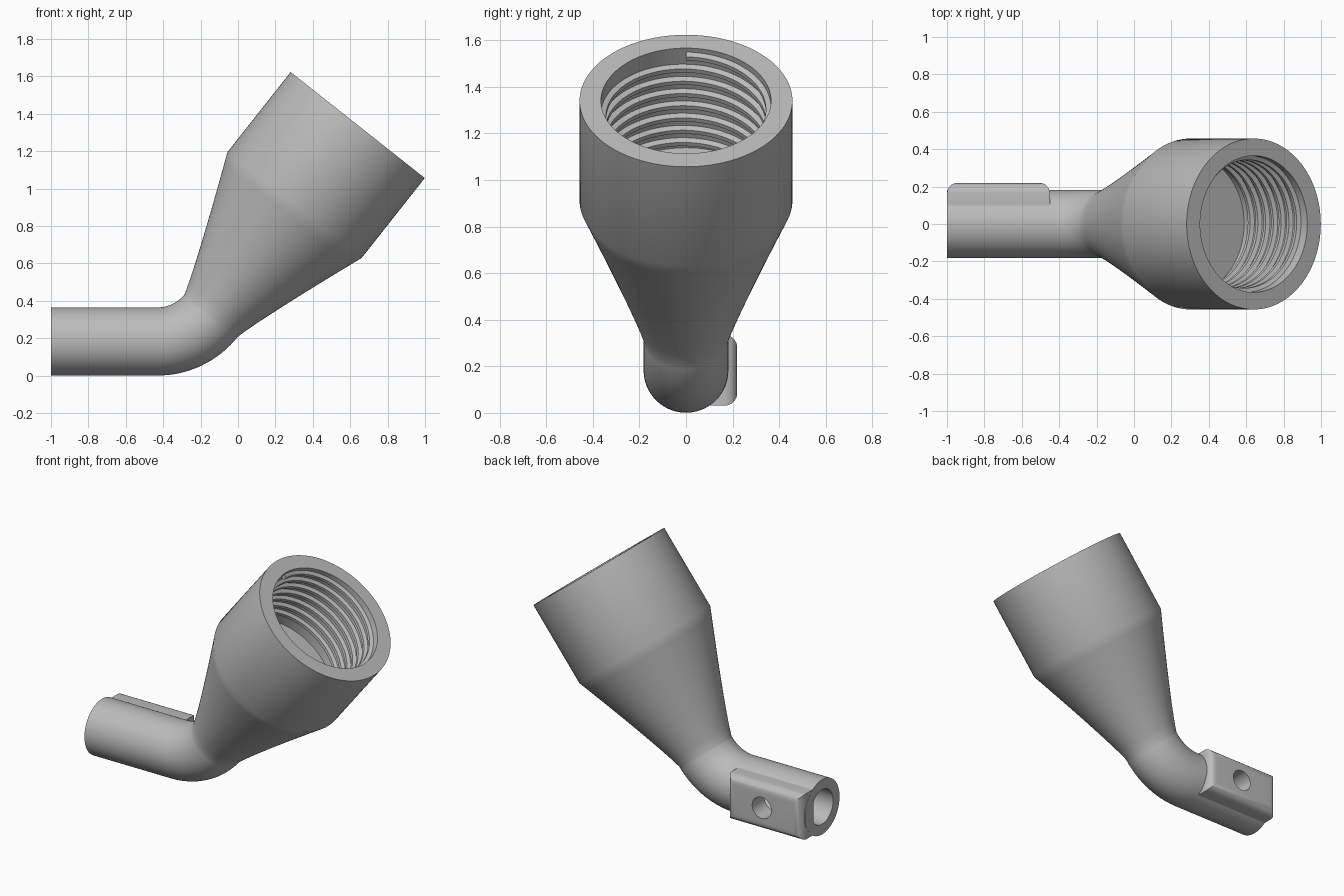
import bpy, bmesh, math
from mathutils import Vector

if "Cube" in bpy.data.objects:
    bpy.data.objects.remove(bpy.data.objects["Cube"], do_unlink=True)

TUBE_R, CUP_R, BORE_R = 0.182, 0.457, 0.365
TUBE_Z = 0.183
TILT = math.radians(51.7)
DEPTH = 0.545
SEGS = 128
RIM = Vector((0.64, 0, 1.34))
AXIS = Vector((math.cos(TILT), 0, math.sin(TILT)))

grey = bpy.data.materials.new("plain grey")
grey.use_nodes = True
colour = (0.5, 0.5, 0.5, 1)
grey.diffuse_color = colour
grey.node_tree.nodes["Principled BSDF"].inputs["Base Color"].default_value = colour


def make_object(name, bm):
    bmesh.ops.recalc_face_normals(bm, faces=bm.faces)
    mesh = bpy.data.meshes.new(name)
    bm.to_mesh(mesh)
    bm.free()
    mesh.materials.append(grey)
    obj = bpy.data.objects.new(name, mesh)
    bpy.context.collection.objects.link(obj)
    return obj


def skin(bm, rings, closed=True):
    """Bridge rings of points with quads and cap both ends."""
    loops = [[bm.verts.new(p) for p in ring] for ring in rings]
    for a, b in zip(loops, loops[1:]):
        n = len(a)
        for i in range(n):
            j = (i + 1) % n
            bm.faces.new((a[i], a[j], b[j], b[i]))
    bm.faces.new(loops[0][::-1])
    bm.faces.new(loops[-1])


def ring(centre, angle, radius):
    normal = Vector((-math.sin(angle), 0, math.cos(angle)))
    side = Vector((0, 1, 0))
    steps = [math.tau * i / SEGS for i in range(SEGS)]
    return [centre + radius * (normal * math.cos(t) + side * math.sin(t)) for t in steps]


def boolean(target, cutter, operation):
    mod = target.modifiers.new(operation.lower(), "BOOLEAN")
    mod.operation, mod.object, mod.solver = operation, cutter, "EXACT"
    bpy.context.view_layer.update()
    graph = bpy.context.evaluated_depsgraph_get()
    mesh = bpy.data.meshes.new_from_object(target.evaluated_get(graph))
    target.modifiers.clear()
    target.data = mesh
    bpy.data.objects.remove(cutter, do_unlink=True)


def smooth(obj):
    bpy.ops.object.select_all(action="DESELECT")
    obj.select_set(True)
    bpy.context.view_layer.objects.active = obj
    bpy.ops.object.shade_smooth_by_angle(angle=math.radians(25))


# Body: straight tube, elbow, flared cone, cup and plain bore
bend_r, bend_x = 0.366, -0.43
rings = [ring(Vector((-1, 0, TUBE_Z)), 0, TUBE_R)]
for i in range(17):
    a = TILT * i / 16
    centre = Vector((bend_x + bend_r * math.sin(a), 0, TUBE_Z + bend_r * (1 - math.cos(a))))
    rings.append(ring(centre, a, TUBE_R))
elbow_end, cup_base = centre, RIM - AXIS * DEPTH
for i in range(1, 13):
    t = i / 12
    radius = TUBE_R + (CUP_R - TUBE_R) * t ** 1.08
    rings.append(ring(elbow_end.lerp(cup_base, t), TILT, radius))
rings += [ring(RIM, TILT, CUP_R), ring(RIM, TILT, BORE_R), ring(cup_base, TILT, BORE_R)]
bm = bmesh.new()
skin(bm, rings)
body = make_object("flared_socket_body", bm)

# Rounded clamp block on the back of the tube
bm = bmesh.new()
bmesh.ops.create_cube(bm, size=1)
for v in bm.verts:
    v.co = Vector((-0.7245 + v.co.x * 0.549, 0.1375 + v.co.y * 0.165, TUBE_Z + v.co.z * 0.304))
top_y = max(v.co.y for v in bm.verts)
edges = [e for e in bm.edges if all(v.co.y > top_y - 0.001 for v in e.verts)]
bmesh.ops.bevel(bm, geom=edges, offset=0.055, segments=8, profile=0.5, affect="EDGES")
boolean(body, make_object("clamp_block", bm), "UNION")

# D-shaped shaft hole in the tube end
bm = bmesh.new()
outline = []
for i in range(64):
    t = math.tau * (i + 0.5) / 64
    outline.append((min(0.114 * math.cos(t), 0.09), TUBE_Z + 0.114 * math.sin(t)))
skin(bm, [[(x, y, z) for y, z in outline] for x in (-1.1, -0.45)])
boolean(body, make_object("shaft_cutter", bm), "DIFFERENCE")

# Round screw hole through the clamp block into the shaft hole
bm = bmesh.new()
circle = [math.tau * i / 48 for i in range(48)]
skin(bm, [[(-0.71 + 0.07 * math.cos(t), y, TUBE_Z + 0.07 * math.sin(t)) for t in circle]
          for y in (0.02, 0.3)])
boolean(body, make_object("screw_cutter", bm), "DIFFERENCE")
smooth(body)

# Helical thread ridge inside the bore
pitch, turns, per_turn = 0.067, 7.1, 96
profile = [(0.003, -0.02), (-0.022, -0.01), (-0.022, 0.01), (0.003, 0.02)]
normal = Vector((-math.sin(TILT), 0, math.cos(TILT)))
sections = []
for i in range(int(turns * per_turn) + 1):
    t = math.tau * i / per_turn
    outward = normal * math.cos(t) + Vector((0, 1, 0)) * math.sin(t)
    down = 0.04 + pitch * i / per_turn
    sections.append([RIM - AXIS * (down + s) + outward * (BORE_R + r) for r, s in profile])
bm = bmesh.new()
skin(bm, sections)
smooth(make_object("inner_thread", bm))
